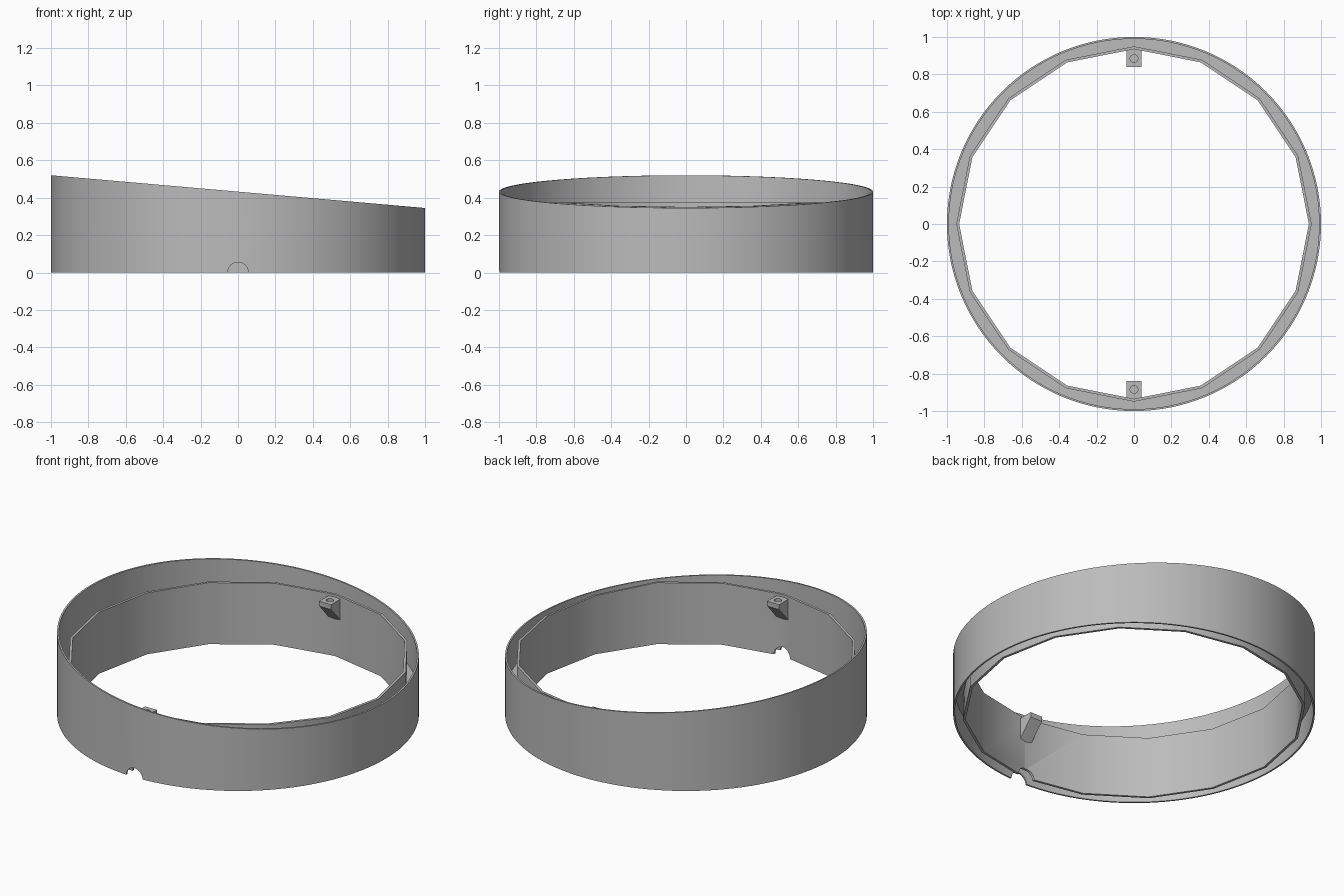
import bpy, bmesh, math
from mathutils import Vector

cube = bpy.data.objects.get("Cube")
if cube:
    bpy.data.objects.remove(cube, do_unlink=True)

grey = bpy.data.materials.new("plain grey")
grey.use_nodes = True
colour = (0.5, 0.5, 0.5, 1)
grey.diffuse_color = colour
grey.node_tree.nodes["Principled BSDF"].inputs["Base Color"].default_value = colour

SIDES = 16          # sides of the inner wall
MID, SLOPE = 0.4325, 0.0875   # slanted top: z = MID - SLOPE * x


def finish(name, bm):
    bmesh.ops.recalc_face_normals(bm, faces=bm.faces)
    mesh = bpy.data.meshes.new(name)
    bm.to_mesh(mesh)
    bm.free()
    mesh.materials.append(grey)
    obj = bpy.data.objects.new(name, mesh)
    bpy.context.collection.objects.link(obj)
    return obj


def select(obj):
    bpy.ops.object.select_all(action='DESELECT')
    obj.select_set(True)
    bpy.context.view_layer.objects.active = obj


def cut(obj, cutter):
    mod = obj.modifiers.new("cut", 'BOOLEAN')
    mod.operation = 'DIFFERENCE'
    mod.solver = 'EXACT'
    mod.object = cutter
    select(obj)
    bpy.ops.object.modifier_apply(modifier=mod.name)


def smooth(obj):
    select(obj)
    bpy.ops.object.shade_smooth_by_angle(angle=math.radians(30))


def circle(r):
    return lambda a: r


def polygon(r):
    half = math.pi / SIDES
    return lambda a: r * math.cos(half) / math.cos(a % (2 * half) - half)


def ring(name, inner, outer, z0, z1, segments):
    """Closed ring with a rectangular section; radii depend on the angle."""
    bm = bmesh.new()
    loops = []
    for i in range(segments):
        a = math.tau * i / segments
        corners = [(inner, z0), (outer, z0), (outer, z1), (inner, z1)]
        loops.append([bm.verts.new((f(a) * math.cos(a), f(a) * math.sin(a), z))
                      for f, z in corners])
    for i, here in enumerate(loops):
        there = loops[(i + 1) % segments]
        for j in range(4):
            k = (j + 1) % 4
            bm.faces.new((here[j], there[j], there[k], here[k]))
    # trim everything above the slanted top plane
    geom = bm.verts[:] + bm.edges[:] + bm.faces[:]
    res = bmesh.ops.bisect_plane(bm, geom=geom, plane_co=(0, 0, MID),
                                 plane_no=Vector((SLOPE, 0, 1)).normalized(),
                                 clear_outer=True)
    edges = [e for e in res["geom_cut"]
             if isinstance(e, bmesh.types.BMEdge) and e.is_boundary]
    if edges:
        outer_edges = [e for e in bm.edges if e.is_boundary]
        if z1 > MID + SLOPE:
            bmesh.ops.bridge_loops(bm, edges=outer_edges)
        else:
            bmesh.ops.triangle_fill(bm, edges=outer_edges, use_beauty=True)
    return finish(name, bm)


def cylinder(name, r, depth, place, turn=0):
    bpy.ops.mesh.primitive_cylinder_add(vertices=32, radius=r, depth=depth,
                                        location=place, rotation=(turn, 0, 0))
    obj = bpy.context.object
    obj.name = name
    obj.hide_render = True
    return obj


# Walls and the web joining them
outer_wall = ring("outer_wall", circle(0.99), circle(1.0), 0, 0.6, 128)
inner_wall = ring("inner_wall", polygon(0.935), polygon(0.95), 0, 0.375, SIDES)
web = ring("joining_web", polygon(0.945), circle(0.995), 0.15, 0.16, 128)

# Half-round cable notch through the front of both walls
notch = cylinder("notch_cutter", 0.055, 0.3, (0, -0.95, 0), math.pi / 2)
for wall in (outer_wall, inner_wall):
    cut(wall, notch)
    smooth(wall)
bpy.data.objects.remove(notch, do_unlink=True)

# Wedge brackets with a blind screw hole, front and back
for name, s in (("front_bracket", -1), ("back_bracket", 1)):
    bm = bmesh.new()
    profile = [(0.94, 0.36), (0.84, 0.36), (0.84, 0.33), (0.94, 0.22)]
    face = bm.faces.new([bm.verts.new((-0.04, s * y, z)) for y, z in profile])
    res = bmesh.ops.extrude_face_region(bm, geom=[face])
    moved = [v for v in res["geom"] if isinstance(v, bmesh.types.BMVert)]
    bmesh.ops.translate(bm, verts=moved, vec=(0.08, 0, 0))
    bracket = finish(name, bm)
    hole = cylinder("hole_cutter", 0.021, 0.1, (0, s * 0.885, 0.37))
    cut(bracket, hole)
    smooth(bracket)
    bpy.data.objects.remove(hole, do_unlink=True)
